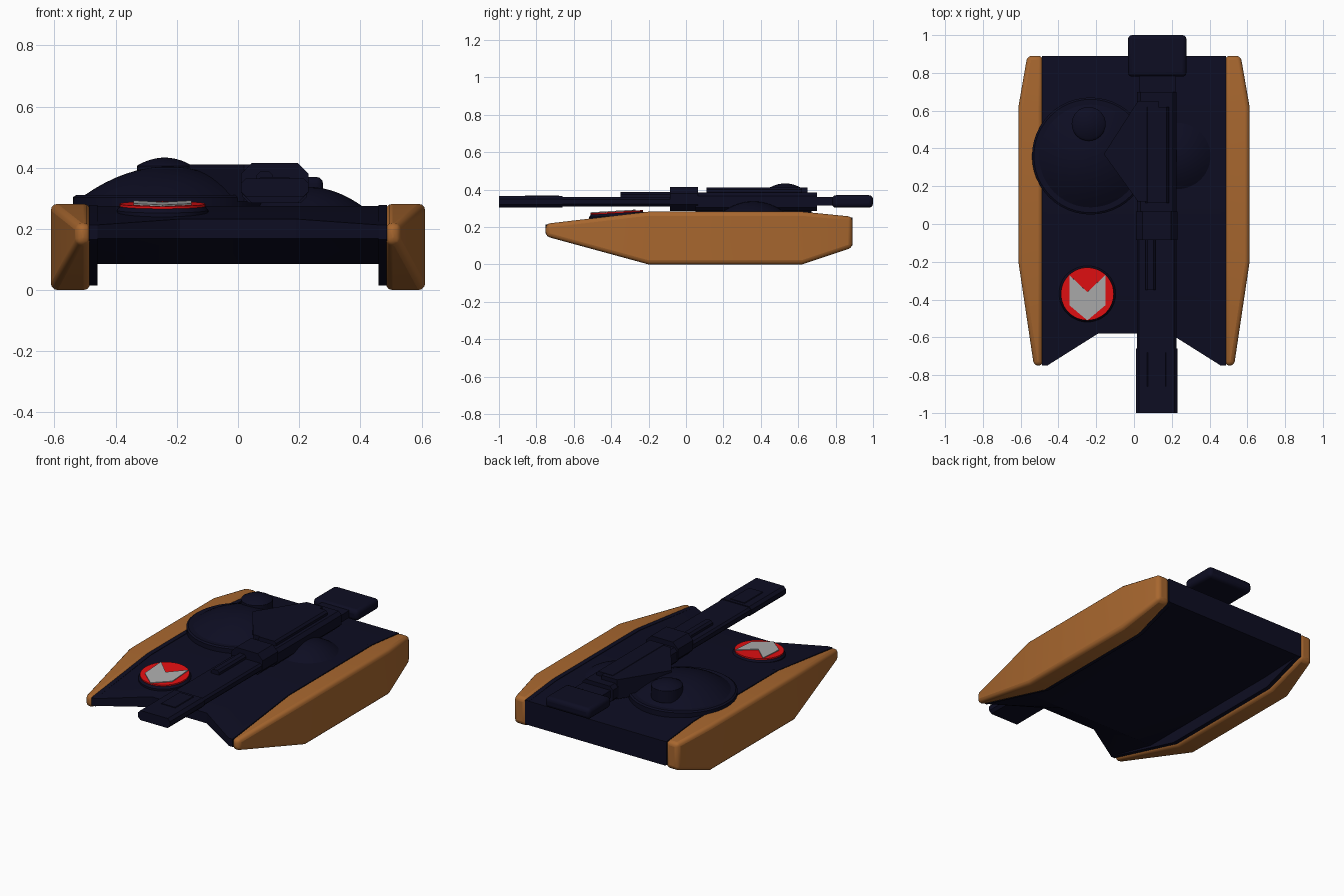
import bpy
import math

cube = bpy.data.objects.get("Cube")
if cube:
    bpy.data.objects.remove(cube)


def material(name, rgb):
    m = bpy.data.materials.new(name)
    m.use_nodes = True
    m.diffuse_color = (*rgb, 1)
    m.node_tree.nodes["Principled BSDF"].inputs["Base Color"].default_value = (*rgb, 1)
    return m


NAVY = material("dark navy", (0.004, 0.004, 0.016))
ORANGE = material("burnt orange", (0.39, 0.135, 0.028))
RED = material("red", (0.78, 0.005, 0.006))
GREY = material("light grey", (0.42, 0.42, 0.42))


def loft(name, rings, mat, bevel=0.0, angle=30):
    """Skin a list of equal-length closed rings and cap both ends."""
    n = len(rings[0])
    verts = [p for ring in rings for p in ring]
    faces = [tuple(range(n)), tuple(range(len(verts) - n, len(verts)))]
    for r in range(len(rings) - 1):
        for i in range(n):
            j = (i + 1) % n
            faces.append((r * n + i, r * n + j, r * n + n + j, r * n + n + i))
    mesh = bpy.data.meshes.new(name)
    mesh.from_pydata(verts, [], faces)
    mesh.materials.append(mat)
    obj = bpy.data.objects.new(name, mesh)
    bpy.context.collection.objects.link(obj)
    bpy.ops.object.select_all(action="DESELECT")
    bpy.context.view_layer.objects.active = obj
    obj.select_set(True)
    bpy.ops.object.mode_set(mode="EDIT")
    bpy.ops.mesh.select_all(action="SELECT")
    bpy.ops.mesh.normals_make_consistent(inside=False)
    bpy.ops.object.mode_set(mode="OBJECT")
    if bevel:
        mod = obj.modifiers.new("rounded edges", "BEVEL")
        mod.width = bevel
        mod.segments = 3
        mod.angle_limit = math.radians(25)
    bpy.ops.object.shade_smooth_by_angle(angle=math.radians(angle))
    return obj


def prism(name, outline, z0, z1, mat):
    return loft(name, [[(x, y, z) for x, y in outline] for z in (z0, z1)], mat)


def lathe(name, x, y, profile, mat, sides=48):
    rings = [[(x + r * math.cos(math.tau * i / sides),
               y + r * math.sin(math.tau * i / sides), z) for i in range(sides)]
             for r, z in profile]
    return loft(name, rings, mat)


def cap(radius, z0, height, steps=8):
    """Profile of a shallow dome."""
    return [(radius * t, z0 + height * (1 - t * t))
            for t in (max(1 - i / steps, 0.01) for i in range(steps + 1))]


def bar(name, x0, x1, y0, y1, z0, z1, chamfer=0.0, bevel=0.0):
    """Lengthwise bar with chamfered long edges."""
    c = chamfer
    if c:
        section = [(x0 + c, z0), (x1 - c, z0), (x1, z0 + c), (x1, z1 - c),
                   (x1 - c, z1), (x0 + c, z1), (x0, z1 - c), (x0, z0 + c)]
    else:
        section = [(x0, z0), (x1, z0), (x1, z1), (x0, z1)]
    return loft(name, [[(x, y, z) for x, z in section] for y in (y0, y1)], NAVY, bevel)


# Track pods with inner skirts, one per side: y, bottom, top, outer x
pod = [(-0.75, 0.15, 0.217, 0.53), (-0.2, 0, 0.282, 0.612),
       (0.62, 0, 0.282, 0.612), (0.89, 0.09, 0.255, 0.565)]
for side, s in (("left", 1), ("right", -1)):
    loft(side + "_track_pod",
         [[(s * 0.483, y, lo), (s * out, y, lo), (s * out, y, hi), (s * 0.483, y, hi)]
          for y, lo, hi, out in pod], ORANGE, 0.022)
    loft(side + "_inner_skirt",
         [[(s * 0.46, y, lo + 0.015), (s * 0.487, y, lo + 0.015),
           (s * 0.487, y, hi - 0.004), (s * 0.46, y, hi - 0.004)]
          for y, lo, hi, out in pod], NAVY)

# Hull, lofted across its width with a notched front
hull = []
for x, front in ((-0.48, -0.75), (-0.46, -0.75), (-0.19, -0.58),
                 (0.19, -0.58), (0.46, -0.75), (0.48, -0.75)):
    hull.append([(x, front, 0.168), (x, front, 0.213 + 0.113 * (front + 0.75)),
                 (x, -0.2, 0.275), (x, 0.62, 0.275), (x, 0.89, 0.25),
                 (x, 0.89, 0.1), (x, 0.62, 0.085), (x, -0.4, 0.085)])
loft("hull", hull, NAVY, angle=15)

# Turret: ring, main dome, hatch and the smaller side dome
TX, TY = -0.23, 0.36
lathe("turret_ring", TX, TY, [(0.31, 0.265), (0.31, 0.303), (0.3, 0.31), (0.27, 0.31)], NAVY)
lathe("turret_dome", TX, TY, cap(0.275, 0.308, 0.096), NAVY)
lathe("hatch", TX - 0.01, 0.53, [(0.09, 0.33), (0.09, 0.405)] + cap(0.088, 0.408, 0.025), NAVY, 32)
lathe("side_dome", 0.23, TY, cap(0.175, 0.275, 0.062), NAVY)

# Wedge joining the dome to the gun
prism("turret_wedge", [(0.02, 0.12), (0.13, 0.12), (0.13, 0.65), (0.02, 0.65),
                       (-0.16, 0.37)], 0.29, 0.41, NAVY)

# Gun: breech, mantlet, barrel and muzzle
bar("breech", 0.015, 0.225, 0.05, 0.70, 0.285, 0.385, 0.02)
bar("breech_cover", 0.06, 0.185, 0.11, 0.62, 0.37, 0.412, 0.012)
bar("mantlet", 0.01, 0.23, -0.085, 0.065, 0.285, 0.415, 0.035)
bar("barrel", 0.015, 0.225, -0.68, 0.0, 0.31, 0.36, 0.012)
bar("muzzle", 0.01, 0.23, -1.0, -0.66, 0.305, 0.365, 0.016)
bar("muzzle_rib", 0.07, 0.17, -0.86, -0.68, 0.36, 0.369, 0.003)
bar("upper_tube", 0.06, 0.115, -0.35, -0.07, 0.345, 0.387, 0.012)

# Counterweight behind the gun
bar("counterweight_neck", 0.03, 0.22, 0.68, 0.80, 0.315, 0.36)
bar("counterweight", -0.032, 0.278, 0.78, 1.0, 0.303, 0.37, bevel=0.022)

# Tilted badge plate on the front deck
EX, EY = -0.247, -0.37
badge = [
    lathe("badge_base", 0, 0, [(0.15, -0.05), (0.15, -0.015), (0.138, 0)], NAVY),
    lathe("badge_disc", 0, 0, [(0.14, -0.002), (0.14, 0.006)], RED),
    prism("badge_chevron", [(-0.095, 0.1), (0, 0.01), (0.095, 0.1), (0.095, -0.06),
                            (0, -0.14), (-0.095, -0.06)], 0.004, 0.011, GREY),
]
for part in badge:
    part.location = (EX, EY, 0.276)
    part.rotation_euler.x = 0.06
